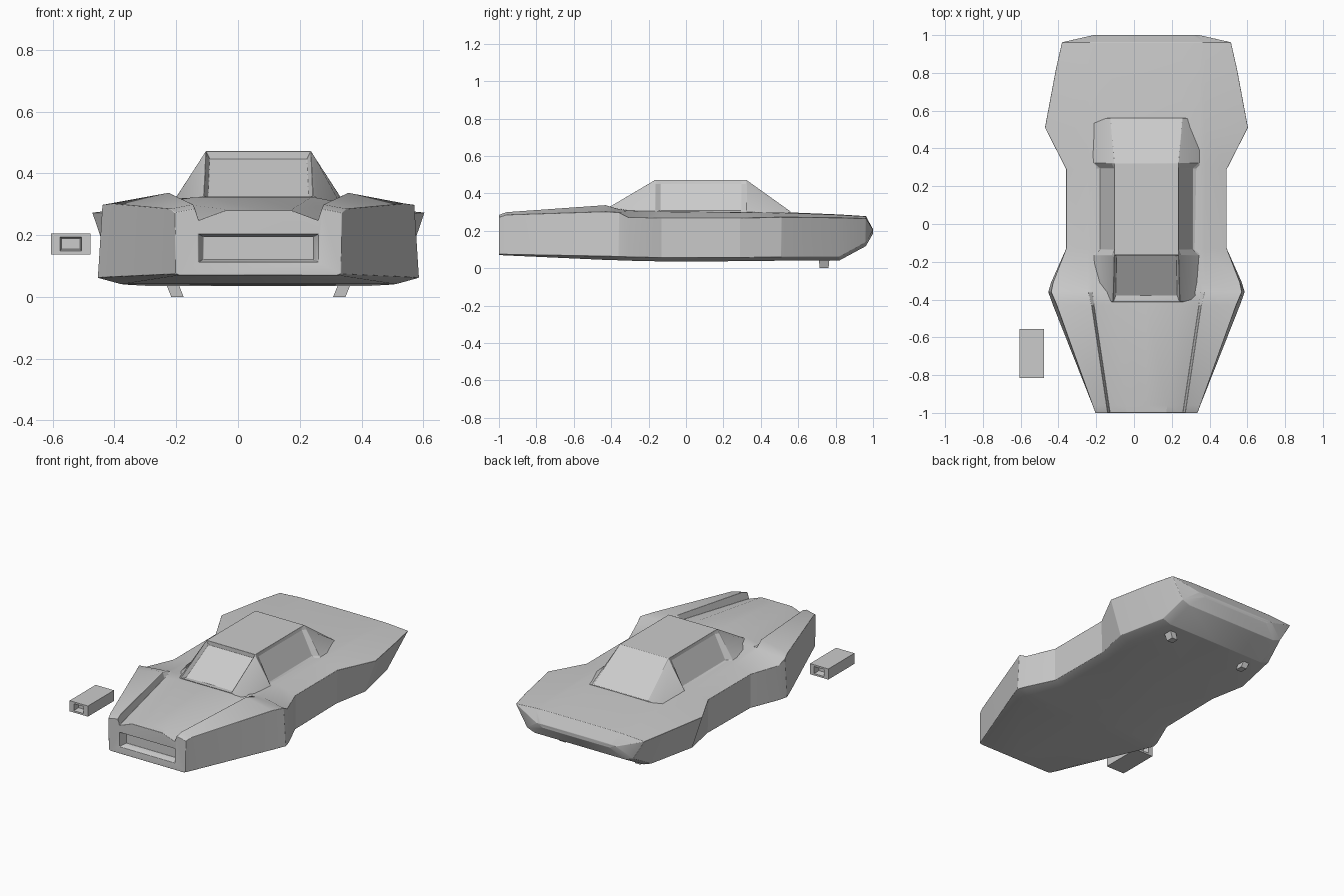
import bpy, bmesh, math
from mathutils import Vector

if "Cube" in bpy.data.objects:
    bpy.data.objects.remove(bpy.data.objects["Cube"])

CX = 0.066  # centre line of the car

grey = bpy.data.materials.new("plain grey")
grey.diffuse_color = (0.6, 0.6, 0.6, 1)
grey.use_nodes = True
grey.node_tree.nodes["Principled BSDF"].inputs["Base Color"].default_value = grey.diffuse_color


def soften(ob, width):
    m = ob.modifiers.new("soft edges", 'BEVEL')
    m.width, m.segments = width, 2
    m.limit_method, m.angle_limit = 'ANGLE', math.radians(28)


def finish(name, bm):
    bmesh.ops.recalc_face_normals(bm, faces=bm.faces)
    me = bpy.data.meshes.new(name)
    bm.to_mesh(me)
    bm.free()
    ob = bpy.data.objects.new(name, me)
    bpy.context.collection.objects.link(ob)
    me.materials.append(grey)
    bpy.ops.object.select_all(action='DESELECT')
    ob.select_set(True)
    bpy.context.view_layer.objects.active = ob
    bpy.ops.object.shade_smooth_by_angle(angle=math.radians(20))
    return ob


def loft(stations):
    """Skin mirrored half sections (x, z) placed along y."""
    bm = bmesh.new()
    rings = []
    for y, half in stations:
        left = [(-x, z) for x, z in reversed(half) if x > 0]
        rings.append([bm.verts.new((CX + x, y, z)) for x, z in half + left])
    for a, b in zip(rings, rings[1:]):
        for i in range(len(a)):
            j = (i + 1) % len(a)
            bm.faces.new((a[i], a[j], b[j], b[i]))
    bm.faces.new(rings[0])
    bm.faces.new(rings[-1][::-1])
    bmesh.ops.recalc_face_normals(bm, faces=bm.faces)
    return bm


def box(lo, hi):
    bm = bmesh.new()
    bmesh.ops.create_cube(bm, size=1)
    for v in bm.verts:
        v.co = Vector([l + (c + 0.5) * (h - l) for l, h, c in zip(lo, hi, v.co)])
    return bm


def lerp(a, b, t):
    return a + (b - a) * t


def body_section(y, floor, low_w, top_w, top_z, crown):
    """Floor, side, then fender crest, groove and hood crease; plain deck behind the nose."""
    t = min(1, (y + 1) / 0.57)
    chamfer = lerp(.005, .02, t)
    edge = low_w * lerp(.95, .86, t)
    if y < -.4:  # nose with raised fenders
        crest = (lerp(.205, .29, t), top_z + lerp(.013, .035, t))
        groove = (crest[0] - .012, crown - lerp(.033, .02, t))
        crease = (lerp(.105, .173, t), crown)
    else:
        cx = min(.31, top_w * .9)
        crest = (cx, lerp(top_z, crown, .8))
        groove = (cx * .92, lerp(top_z, crown, .88))
        crease = (cx * .6, lerp(top_z, crown, .95))
    return (y, [(0, floor), (edge, floor), (low_w, floor + chamfer), (top_w, top_z),
                crest, groove, crease, (0, crown)])


# Body from nose to tail: y, floor, lower half width, upper half width, side top, crown
body_ob = finish("body", loft([body_section(*s) for s in (
    (-1.0, .07, .268, .27, .272, .28),
    (-.96, .068, .285, .285, .285, .284),
    (-.43, .044, .495, .475, .302, .324),
    (-.36, .042, .52, .505, .298, .32),
    (-.31, .04, .505, .495, .272, .312),
    (-.13, .036, .425, .425, .268, .308),
    (.29, .037, .42, .425, .268, .304),
    (.51, .04, .465, .538, .273, .3),
    (.82, .041, .4, .48, .27, .287),
    (.962, .118, .37, .448, .266, .278),
    (1.0, .185, .27, .28, .204, .208),
)]))

# Tapered slot that hollows out the front intake
slot = box((CX - .205, -1.03, .108), (CX + .205, -.95, .208))
for v in slot.verts:
    if v.co.y > -.98:
        v.co.x = CX + (v.co.x - CX) * .87
        v.co.z = .158 + (v.co.z - .158) * .75
cutter = finish("intake_cutter", slot)
cutter.hide_render = True
cutter.hide_viewport = True
cutter.display_type = 'WIRE'
cut = body_ob.modifiers.new("intake", 'BOOLEAN')
cut.operation, cut.object, cut.solver = 'DIFFERENCE', cutter, 'EXACT'
soften(body_ob, .006)


# Cabin: base, window bottom, window top, roof edge; windows sit behind the pillars
def cabin_section(y, base, roof, inset=0.0):
    (bx, bz), (rx, rz) = base, roof
    half = [(bx, bz)]
    for t in (.1, .88):
        half.append((lerp(bx, rx, t) - inset * lerp(1, .3, t), lerp(bz, rz, t)))
    return (y, half + [(rx, rz)])


base, roof = (.287, .29), (.17, .472)
cabin = loft([
    cabin_section(-.412, (.28, .29), (.176, .326)),
    cabin_section(-.165, base, roof),
    cabin_section(-.135, base, roof, .032),
    cabin_section(.295, base, roof, .032),
    cabin_section(.322, base, roof),
    cabin_section(.56, (.3, .275), (.19, .302)),
])
# Recessed windscreen
screen = [f for f in cabin.faces
          if abs(f.calc_center_median().x - CX) < .01
          and f.calc_center_median().y < -.2 and f.normal.z > .5]
bmesh.ops.inset_individual(cabin, faces=screen, thickness=.018, depth=-.022)
soften(finish("cabin", cabin), .003)

# Small tapered exhaust stubs below the tail
for side, name in ((-1, "left_stub"), (1, "right_stub")):
    x = CX + side * .262
    stub = box((x - .02, .715, 0), (x + .02, .762, .06))
    for v in stub.verts:
        if v.co.z > .03:
            v.co.x += side * .024
            v.co.y += -.006 if v.co.y < .74 else .006
    finish(name, stub)

# Loose block beside the nose, with stepped openings in both ends
block = box((-.605, -.815, .138), (-.477, -.555, .205))
block.normal_update()
ends = [f for f in block.faces if abs(f.normal.y) > .9]
bmesh.ops.inset_individual(block, faces=ends, thickness=.016)
for f in ends:
    c = f.calc_center_median()
    for v in f.verts:
        v.co.x = c.x + (v.co.x - c.x) * .66
bmesh.ops.inset_individual(block, faces=ends, thickness=.007, depth=-.04)
finish("side_block", block)
